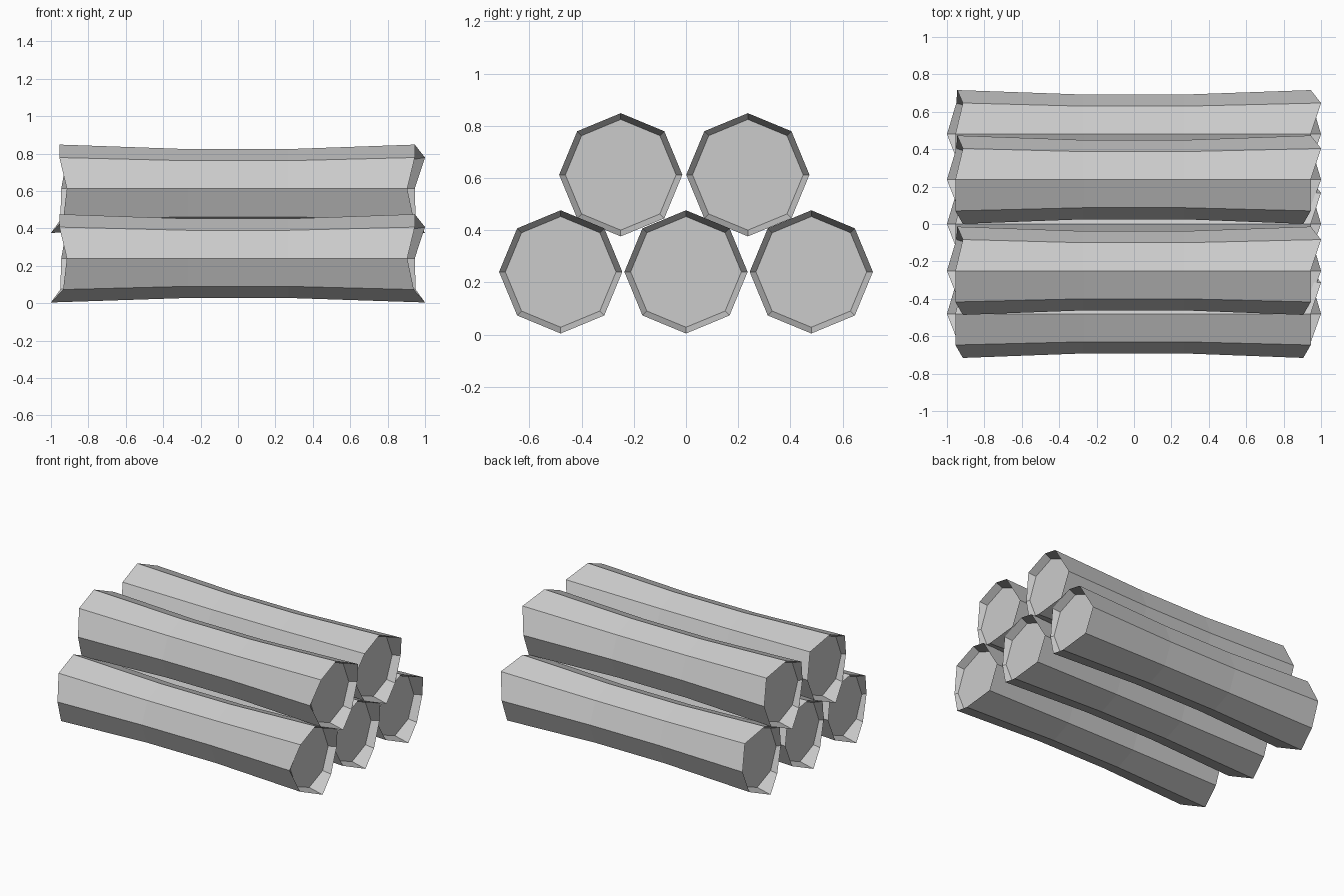
import bpy
import bmesh
from math import sin, cos, pi

cube = bpy.data.objects.get("Cube")
if cube:
    bpy.data.objects.remove(cube, do_unlink=True)

# Plain grey used on every log
grey = bpy.data.materials.new("light_grey")
grey.use_nodes = True
grey.diffuse_color = (0.6, 0.6, 0.6, 1)
grey.node_tree.nodes["Principled BSDF"].inputs["Base Color"].default_value = (0.6, 0.6, 0.6, 1)

SIDES = 8
FLARE, WAIST = 0.236, 0.212
# Uneven sawn rims: reach of each corner, counted from the back over the top
LEFT_RIM = [0.945, 0.915, 0.955, 0.955, 0.915, 0.935, 1.0, 0.95]
RIGHT_RIM = [0.945, 1.0, 0.945, 0.945, 0.905, 0.94, 1.0, 0.95]


def ring(bm, radius, reach):
    """Octagon around the x axis; reach gives x for each corner."""
    return [bm.verts.new((reach[i], radius * cos(2 * pi * i / SIDES),
                          radius * sin(2 * pi * i / SIDES))) for i in range(SIDES)]


def log(name, y, z):
    bm = bmesh.new()
    rings = [
        ring(bm, WAIST, [-0.895] * SIDES),       # recessed end
        ring(bm, FLARE, [-x for x in LEFT_RIM]),
        ring(bm, WAIST, [-0.27] * SIDES),        # narrow waist
        ring(bm, WAIST, [0.27] * SIDES),
        ring(bm, FLARE, RIGHT_RIM),
        ring(bm, WAIST, [0.895] * SIDES),
    ]
    for a, b in zip(rings, rings[1:]):
        for i in range(SIDES):
            j = (i + 1) % SIDES
            bm.faces.new((a[i], a[j], b[j], b[i]))
    bm.faces.new(rings[0])
    bm.faces.new(rings[-1])
    bmesh.ops.recalc_face_normals(bm, faces=bm.faces)
    mesh = bpy.data.meshes.new(name)
    bm.to_mesh(mesh)
    bm.free()
    mesh.materials.append(grey)
    obj = bpy.data.objects.new(name, mesh)
    obj.location = (0, y, z)
    bpy.context.collection.objects.link(obj)


# Three logs on the ground, two resting on top
for name, y in (("front", -0.48), ("middle", 0), ("back", 0.48)):
    log("lower_log_" + name, y, 0.24)
for name, y in (("front", -0.25), ("back", 0.237)):
    log("upper_log_" + name, y, 0.612)
